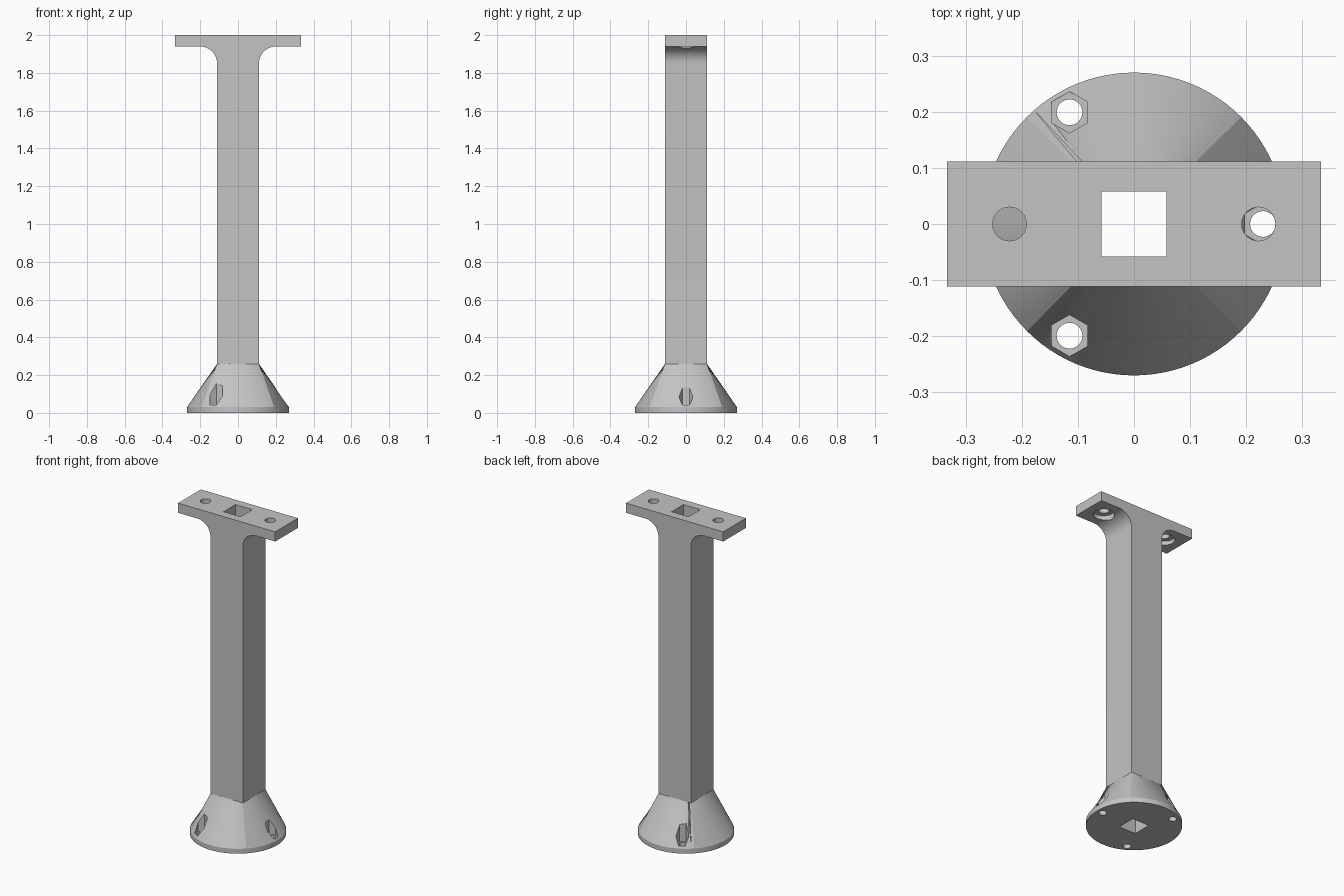
import bpy, bmesh, math
from math import cos, sin, pi

cube = bpy.data.objects.get("Cube")
if cube:
    bpy.data.objects.remove(cube, do_unlink=True)

HALF = 0.111        # half width of the post
FOOT_R = 0.27       # radius of the round foot
FLARE_Z = 0.26      # height where the flare meets the post
PLATE_Z = 1.94      # underside of the top plate
FILLET = 0.09

grey = bpy.data.materials.new("light grey")
grey.use_nodes = True
grey.diffuse_color = (0.55, 0.55, 0.55, 1)
grey.node_tree.nodes["Principled BSDF"].inputs["Base Color"].default_value = grey.diffuse_color


def loft(name, rings):
    """Closed solid through rings of equal point count."""
    bm = bmesh.new()
    loops = [[bm.verts.new(p) for p in ring] for ring in rings]
    n = len(loops[0])
    for a, b in zip(loops, loops[1:]):
        for i in range(n):
            j = (i + 1) % n
            bm.faces.new((a[i], a[j], b[j], b[i]))
    bm.faces.new(loops[0][::-1])
    bm.faces.new(loops[-1])
    bmesh.ops.recalc_face_normals(bm, faces=bm.faces)
    mesh = bpy.data.meshes.new(name)
    bm.to_mesh(mesh)
    bm.free()
    mesh.materials.append(grey)
    obj = bpy.data.objects.new(name, mesh)
    bpy.context.collection.objects.link(obj)
    return obj


def prism(name, x, y, r, z0, z1, sides, turn=0.0):
    angles = [turn + 2 * pi * i / sides for i in range(sides)]
    return loft(name, [[(x + r * cos(a), y + r * sin(a), z) for a in angles] for z in (z0, z1)])


def combine(target, tool, operation):
    mod = target.modifiers.new(operation.title(), 'BOOLEAN')
    mod.operation, mod.object, mod.solver = operation, tool, 'EXACT'
    bpy.ops.object.select_all(action='DESELECT')
    bpy.context.view_layer.objects.active = target
    target.select_set(True)
    bpy.ops.object.modifier_apply(modifier=mod.name)
    bpy.data.objects.remove(tool, do_unlink=True)


# Round foot flaring up into the square post
STEPS = 24
circle, square = [], []
for side in range(4):
    for i in range(STEPS):
        t = i / STEPS
        a = (side + t - 0.5) * pi / 2
        circle.append((FOOT_R * cos(a), FOOT_R * sin(a)))
        u, v, q = HALF, HALF * (2 * t - 1), side * pi / 2
        square.append((u * cos(q) - v * sin(q), u * sin(q) + v * cos(q)))
pedestal = loft("pedestal", [[(x, y, z) for x, y in ring]
                             for ring, z in ((circle, 0), (circle, 0.03), (square, FLARE_Z))])

# Post and top plate as one profile with rounded inner corners
right = [(HALF, FLARE_Z)]
for i in range(13):
    a = pi - i * pi / 24
    right.append((HALF + FILLET + FILLET * cos(a), PLATE_Z - FILLET + FILLET * sin(a)))
right += [(0.333, PLATE_Z), (0.333, 2.0)]
outline = right + [(-x, z) for x, z in reversed(right)]
post = loft("post_and_plate", [[(x, y, z) for x, z in outline] for y in (-HALF, HALF)])
combine(pedestal, post, 'UNION')

# Square channel through the full height
combine(pedestal, prism("channel_cutter", 0, 0, 0.058 * math.sqrt(2), -0.1, 2.1, 4, pi / 4), 'DIFFERENCE')

# Plate bolt holes, counterbored from below into the fillets
for x in (-0.222, 0.222):
    combine(pedestal, prism("plate_hole_cutter", x, 0, 0.03, 1.8, 2.1, 32), 'DIFFERENCE')
    combine(pedestal, prism("counterbore_cutter", x, 0, 0.06, 1.8, 1.965, 40), 'DIFFERENCE')

# Three foot bolt holes with hexagonal nut pockets
for k in range(3):
    a = 2 * pi * k / 3
    x, y = 0.23 * cos(a), 0.23 * sin(a)
    combine(pedestal, prism("foot_hole_cutter", x, y, 0.023, -0.1, 0.2, 32), 'DIFFERENCE')
    combine(pedestal, prism("nut_pocket_cutter", x, y, 0.037, 0.04, 0.3, 6, pi / 6), 'DIFFERENCE')

bpy.ops.object.shade_smooth_by_angle(angle=math.radians(25))
pedestal.name = "pedestal"
